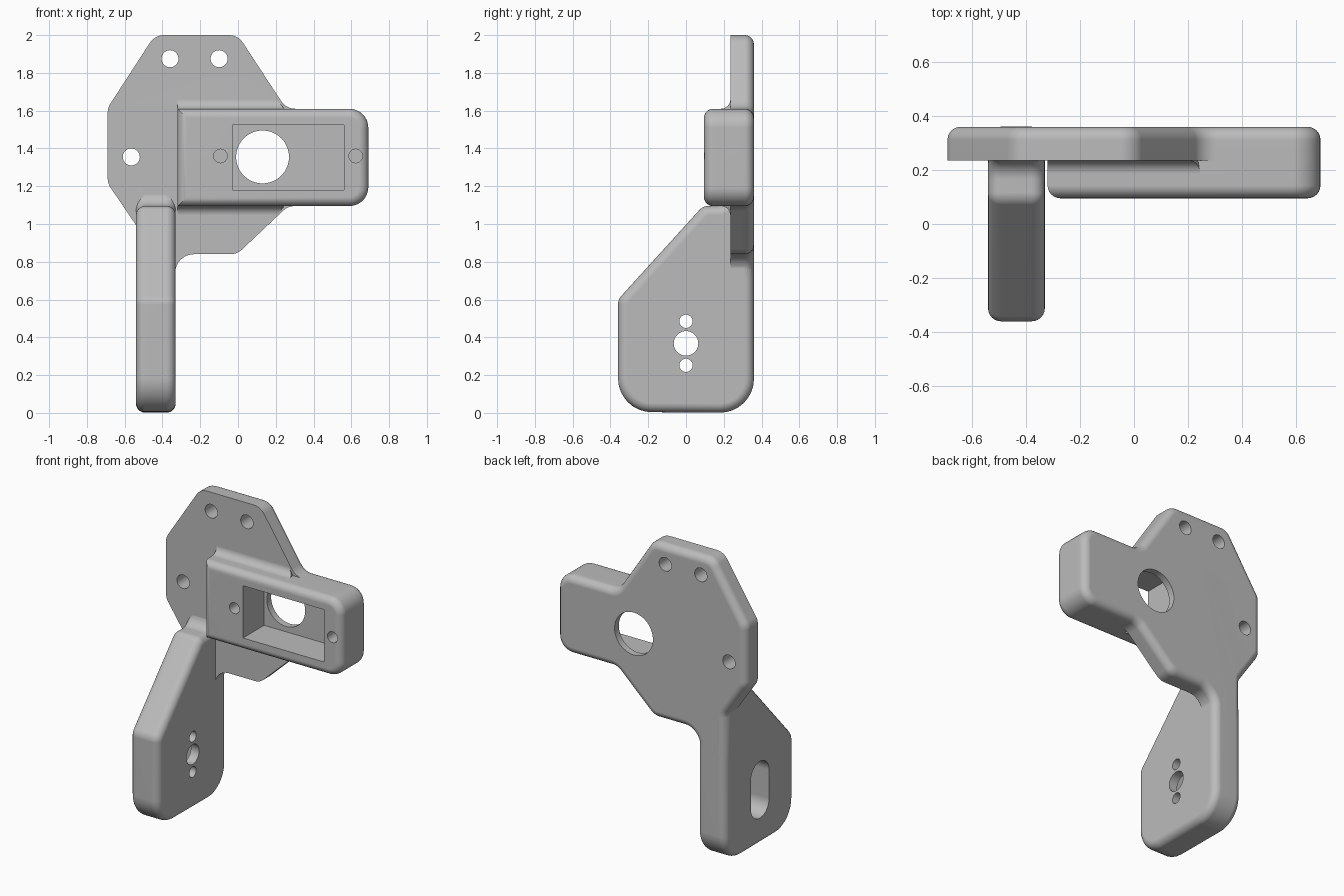
import bpy, bmesh, math
from mathutils import Vector

cube = bpy.data.objects.get("Cube")
if cube:
    bpy.data.objects.remove(cube, do_unlink=True)

grey = bpy.data.materials.new("grey plastic")
grey.use_nodes = True
grey.diffuse_color = (0.5, 0.5, 0.5, 1)
grey.node_tree.nodes["Principled BSDF"].inputs["Base Color"].default_value = (0.5, 0.5, 0.5, 1)

EDGE = 0.048          # rounding of the outer edges
BACK, FACE, BOX_FRONT = 0.36, 0.235, 0.095


def rounded(corners, steps=8):
    """Outline from (u, v, radius) corners, each replaced by an arc."""
    out = []
    for i, (u, v, r) in enumerate(corners):
        p = Vector((u, v))
        if not r:
            out.append(p)
            continue
        a = (Vector(corners[i - 1][:2]) - p).normalized()
        b = (Vector(corners[(i + 1) % len(corners)][:2]) - p).normalized()
        half = a.angle(b) / 2
        centre = p + (a + b).normalized() * (r / math.sin(half))
        start = p + a * (r / math.tan(half)) - centre
        end = p + b * (r / math.tan(half)) - centre
        for k in range(steps + 1):
            d = start.lerp(end, k / steps)
            # even steps along the arc
            t = k / steps
            w = start.angle(end)
            d = (start * math.sin((1 - t) * w) + end * math.sin(t * w)) / math.sin(w)
            out.append(centre + d)
    return out


def circle(u, v, r, n=40):
    return [Vector((u + r * math.cos(2 * math.pi * k / n),
                    v + r * math.sin(2 * math.pi * k / n))) for k in range(n)]


def prism(name, axis, outline, lo, hi, round_lo=False, round_hi=False):
    """Extrude an outline along X or Y, optionally rounding the rim of either end."""
    bm = bmesh.new()
    at = lambda p, d: (d, p[0], p[1]) if axis == "X" else (p[0], d, p[1])
    ends = [[bm.verts.new(at(p, d)) for p in outline] for d in (lo, hi)]
    caps = [bm.faces.new(e) for e in ends]
    n = len(outline)
    for i in range(n):
        j = (i + 1) % n
        bm.faces.new((ends[0][i], ends[0][j], ends[1][j], ends[1][i]))
    bmesh.ops.recalc_face_normals(bm, faces=bm.faces)
    rims = [e for cap, on in zip(caps, (round_lo, round_hi)) if on for e in cap.edges]
    if rims:
        bmesh.ops.bevel(bm, geom=rims, offset=EDGE, segments=6, profile=0.5,
                        affect='EDGES', clamp_overlap=False)
    mesh = bpy.data.meshes.new(name)
    bm.to_mesh(mesh)
    bm.free()
    mesh.materials.append(grey)
    ob = bpy.data.objects.new(name, mesh)
    bpy.context.collection.objects.link(ob)
    return ob


def combine(base, other, operation):
    mod = base.modifiers.new(operation.lower(), 'BOOLEAN')
    mod.operation, mod.solver, mod.object = operation, 'EXACT', other
    bpy.context.view_layer.objects.active = base
    bpy.ops.object.modifier_apply(modifier=mod.name)
    bpy.data.objects.remove(other, do_unlink=True)


# Mounting plate, running into the motor box and the top of the arm
bracket = prism("servo_bracket", "Y", rounded([
    (-0.44, 2, 0.09), (0, 2, 0.09), (0.255, 1.61, 0.09),
    (0.69, 1.61, 0.1), (0.69, 1.095, 0.1), (0.265, 1.095, 0.09),
    (-0.005, 0.84, 0.09), (-0.333, 0.84, 0.1), (-0.333, 0.6, 0),
    (-0.537, 0.6, 0), (-0.537, 0.99, 0.06), (-0.69, 1.215, 0.09),
    (-0.69, 1.615, 0.09)]), FACE, BACK - 0.0005, round_hi=True)

# Motor box in front of the plate
box = prism("motor_box", "Y", rounded([
    (-0.32, 1.61, 0), (0.69, 1.61, 0.1), (0.69, 1.095, 0.1), (-0.32, 1.095, 0)]),
    BOX_FRONT, 0.28, round_lo=True)
combine(bracket, box, 'UNION')

# Side arm with its sloping front
arm = prism("side_arm", "X", rounded([
    (0.345, 1.2, 0), (0.236, 1.2, 0), (0.236, 1.095, 0.07), (0.09, 1.095, 0.06),
    (-0.36, 0.6, 0.07), (-0.36, 0.005, 0.18), (BACK, 0, 0.18), (BACK, 0.7, 0)]),
    -0.54, -0.33, round_lo=True, round_hi=True)
combine(bracket, arm, 'UNION')

# Concave fillets where the box meets the plate, above and below
R = 0.05
for z, side in ((1.61, 1), (1.095, -1)):
    arc = [(FACE - R + R * math.sin(a), z + side * (R - R * math.cos(a)))
           for a in (math.pi / 2 * k / 6 for k in range(7))]
    arc += [(0.25, z + side * R), (0.25, z - side * 0.01), (FACE - R, z - side * 0.01)]
    fillet = prism("box_fillet", "X", arc, -0.32, 0.245)
    for v in fillet.data.vertices:
        if v.co.x > 0:
            v.co.x -= max(0, abs(v.co.z - z)) * 0.8
    combine(bracket, fillet, 'UNION')

# Motor pocket, shaft opening and screw holes in plate and box
pocket = [Vector(p) for p in ((-0.03, 1.18), (0.56, 1.18), (0.56, 1.525), (-0.03, 1.525))]
cuts = [("Y", pocket, 0, 0.315), ("Y", circle(0.13, 1.355, 0.14, 64), 0.2, 0.5)]
cuts += [("Y", circle(x, z, 0.045), 0.1, 0.5)
         for x, z in ((-0.36, 1.875), (-0.1, 1.875), (-0.565, 1.355))]
cuts += [("Y", circle(x, 1.36, 0.036), 0, 0.27) for x in (-0.093, 0.623)]

# Horn slot on the outside of the arm, with three holes through the wall
slot = rounded([(-0.095, 0.18, 0.094), (0.095, 0.18, 0.094),
                (0.095, 0.555, 0.094), (-0.095, 0.555, 0.094)])
cuts += [("X", slot, -0.7, -0.39)]
cuts += [("X", circle(0, z, r), -0.45, -0.2)
         for z, r in ((0.368, 0.065), (0.485, 0.035), (0.252, 0.035))]
for axis, outline, lo, hi in cuts:
    combine(bracket, prism("cutter", axis, outline, lo, hi), 'DIFFERENCE')

# Smooth rounding with flat faces kept flat
bpy.ops.object.select_all(action='DESELECT')
bracket.select_set(True)
bpy.context.view_layer.objects.active = bracket
bpy.ops.object.shade_smooth_by_angle(angle=math.radians(30))
normals = bracket.modifiers.new("flat_faces", 'WEIGHTED_NORMAL')
normals.keep_sharp = True
